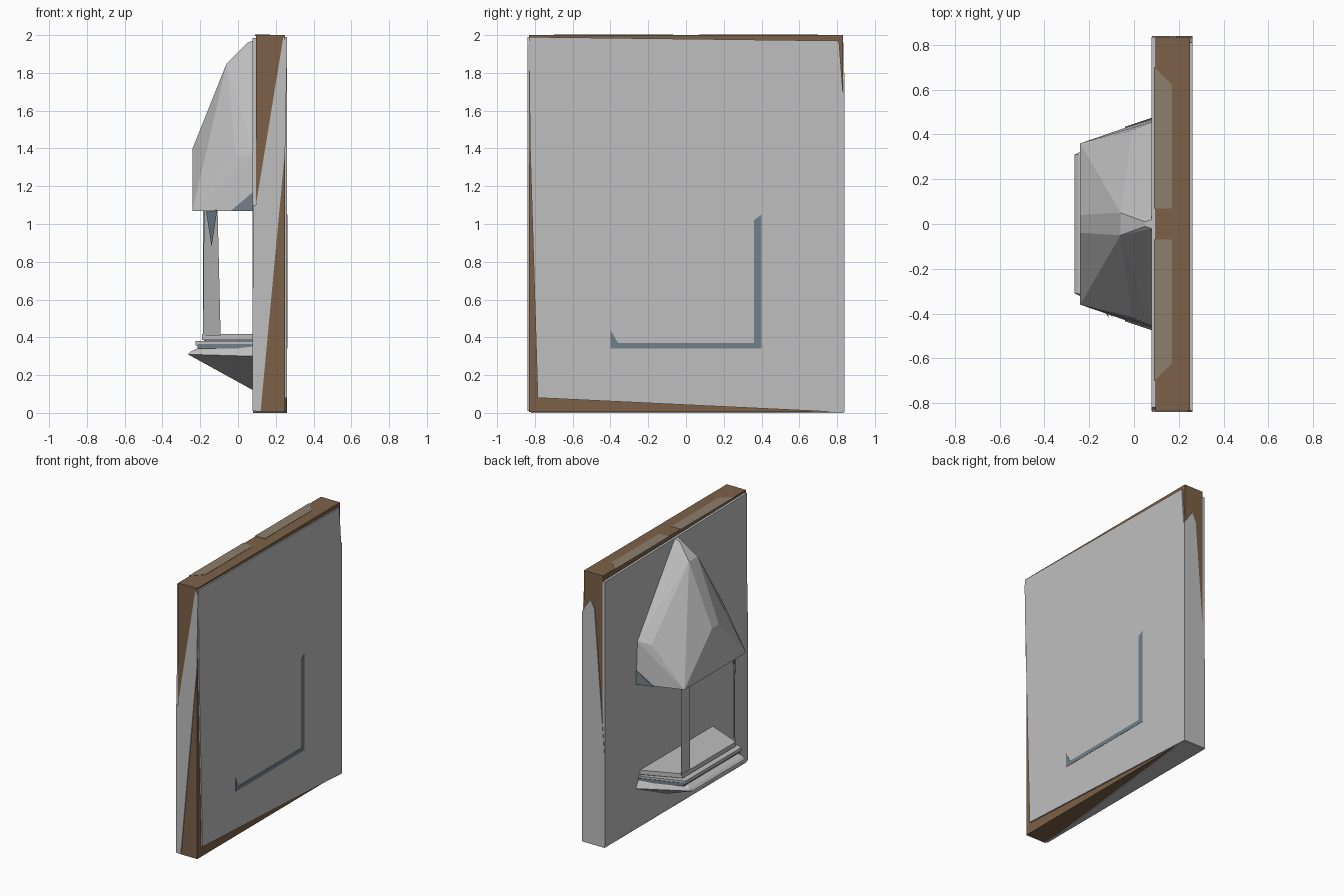
import bpy, bmesh
from mathutils import Vector

if "Cube" in bpy.data.objects:
    bpy.data.objects.remove(bpy.data.objects["Cube"])


def material(name, rgb):
    m = bpy.data.materials.new(name)
    m.diffuse_color = (*rgb, 1)
    m.use_nodes = True
    m.node_tree.nodes["Principled BSDF"].inputs["Base Color"].default_value = m.diffuse_color
    return m


STONE = material("pale grey stone", (0.52, 0.52, 0.52))
BROWN = material("brown core", (0.20, 0.12, 0.065))
TAN = material("light brown patch", (0.27, 0.21, 0.15))
BLUE = material("blue grey trim", (0.165, 0.21, 0.25))


def finish(bm, name, mat):
    bmesh.ops.recalc_face_normals(bm, faces=bm.faces[:])
    me = bpy.data.meshes.new(name)
    bm.to_mesh(me)
    bm.free()
    me.materials.append(mat)
    ob = bpy.data.objects.new(name, me)
    bpy.context.collection.objects.link(ob)
    return ob


def prism(name, pts, axis, lo, hi, mat):
    """Extrude a 2D outline along one axis; pts use the other two axes in order."""
    bm = bmesh.new()

    def ring(d):
        out = []
        for p in pts:
            c = list(p)
            c.insert("xyz".index(axis), d)
            out.append(bm.verts.new(c))
        return out
    a, b = ring(lo), ring(hi)
    bm.faces.new(a)
    bm.faces.new(b)
    n = len(a)
    for i in range(n):
        bm.faces.new((a[i], a[(i + 1) % n], b[(i + 1) % n], b[i]))
    return finish(bm, name, mat)


def rect(a0, b0, a1, b1):
    return [(a0, b0), (a1, b0), (a1, b1), (a0, b1)]


def hull(name, half, mat, mirror=True):
    """Faceted convex solid, mirrored over y = 0."""
    pts = set(half)
    if mirror:
        pts |= {(x, -y, z) for x, y, z in half}
    bm = bmesh.new()
    for p in sorted(pts):
        bm.verts.new(p)
    r = bmesh.ops.convex_hull(bm, input=bm.verts[:])
    loose = [v for v in bm.verts if not v.link_faces]
    bmesh.ops.delete(bm, geom=loose, context='VERTS')
    return finish(bm, name, mat)


# wall core
prism("wall_core", rect(0.095, -0.832, 0.25, 0.832), "z", 0.005, 2.0, BROWN)

# stone skins on the two broad faces
prism("inner_wall_skin", [(-0.835, 0.01), (0.835, 0.01), (0.835, 1.96), (-0.82, 1.985)],
      "x", 0.078, 0.097, STONE)
prism("outer_wall_skin", [(-0.785, 0.08), (0.83, 0.003), (0.838, 1.6), (0.81, 1.97),
                          (-0.832, 1.99), (-0.825, 1.4)], "x", 0.248, 0.26, STONE)

# irregular stone skins on the narrow sides
prism("front_edge_skin", [(0.08, 0.01), (0.12, 0.01), (0.25, 1.4), (0.26, 1.95),
                          (0.24, 1.99), (0.095, 1.1), (0.08, 1.1)], "y", -0.838, -0.83, STONE)
prism("back_edge_skin", [(0.08, 0.005), (0.26, 0.005), (0.26, 1.70), (0.19, 1.80),
                         (0.16, 1.74), (0.08, 0.70)], "y", 0.83, 0.838, STONE)
prism("bottom_skin", [(0.08, -0.82), (0.08, 0.835), (0.26, 0.835)], "z", 0.0, 0.008, STONE)

# faded patches on the top edge
for s, n in ((1, "back"), (-1, "front")):
    prism("top_patch_" + n, [(0.09, s * 0.07), (0.17, s * 0.07), (0.17, s * 0.62), (0.09, s * 0.70)],
          "z", 1.996, 2.002, TAN)

# window trim showing on the outer face
prism("outer_sill_trim", [(-0.40, 0.34), (0.40, 0.34), (0.40, 1.05), (0.36, 1.02), (0.36, 0.37),
                          (-0.36, 0.37), (-0.40, 0.44)], "x", 0.256, 0.262, BLUE)

# faceted bay roof
hull("bay_roof", [(-0.24, 0.36, 1.07), (0.08, 0.47, 1.07), (-0.01, 0.415, 1.36),
                  (0.08, 0.455, 1.38), (-0.24, 0.04, 1.40), (-0.06, 0.05, 1.85),
                  (0.05, 0.01, 1.96), (0.08, 0.02, 1.97)], STONE)

# blue trim under the roof corners and a small bracket on the pillar
for s, n in ((1, "back"), (-1, "front")):
    tri = [(0.08, 0.47, 1.068), (0.08, 0.468, 1.17), (-0.04, 0.43, 1.068)]
    hull("roof_corner_trim_" + n,
         [(x, s * (y + d), z) for x, y, z in tri for d in (-0.01, 0.004)], BLUE, False)
hull("pillar_bracket", [(-0.17, -0.335, 1.075), (-0.11, -0.42, 1.075), (-0.14, -0.38, 0.88),
                        (-0.15, -0.30, 1.075)], BLUE, False)

# pillars between ledge and roof
prism("back_pillar", [(-0.185, 0.32), (-0.185, 0.22), (-0.13, 0.20), (-0.14, 0.26)],
      "z", 0.41, 1.075, STONE)
hull("front_pillar", [(-0.185, -0.31, 0.41), (-0.18, -0.305, 0.41), (-0.092, -0.42, 0.41),
                      (-0.18, -0.31, 1.075), (-0.175, -0.305, 1.075), (-0.108, -0.405, 1.075)],
     STONE, False)

# ledge: tapered corbel with stepped mouldings
hull("corbel", [(-0.265, 0.31, 0.31), (-0.25, 0.31, 0.325), (0.08, 0.475, 0.30), (0.08, 0.10, 0.12),
                (-0.20, 0.30, 0.35), (0.08, 0.44, 0.36)], STONE)
steps = [("lower_trim", -0.215, 0.33, 0.35, 0.366, BLUE),
         ("middle_moulding", -0.225, 0.325, 0.366, 0.38, STONE),
         ("upper_trim", -0.18, 0.30, 0.38, 0.396, BLUE),
         ("ledge_top", -0.19, 0.31, 0.396, 0.418, STONE)]
for name, x, y, z0, z1, mat in steps:
    prism(name, [(x, -y), (0.08, -y - 0.115), (0.08, y + 0.115), (x, y)], "z", z0 - 0.01, z1, mat)
